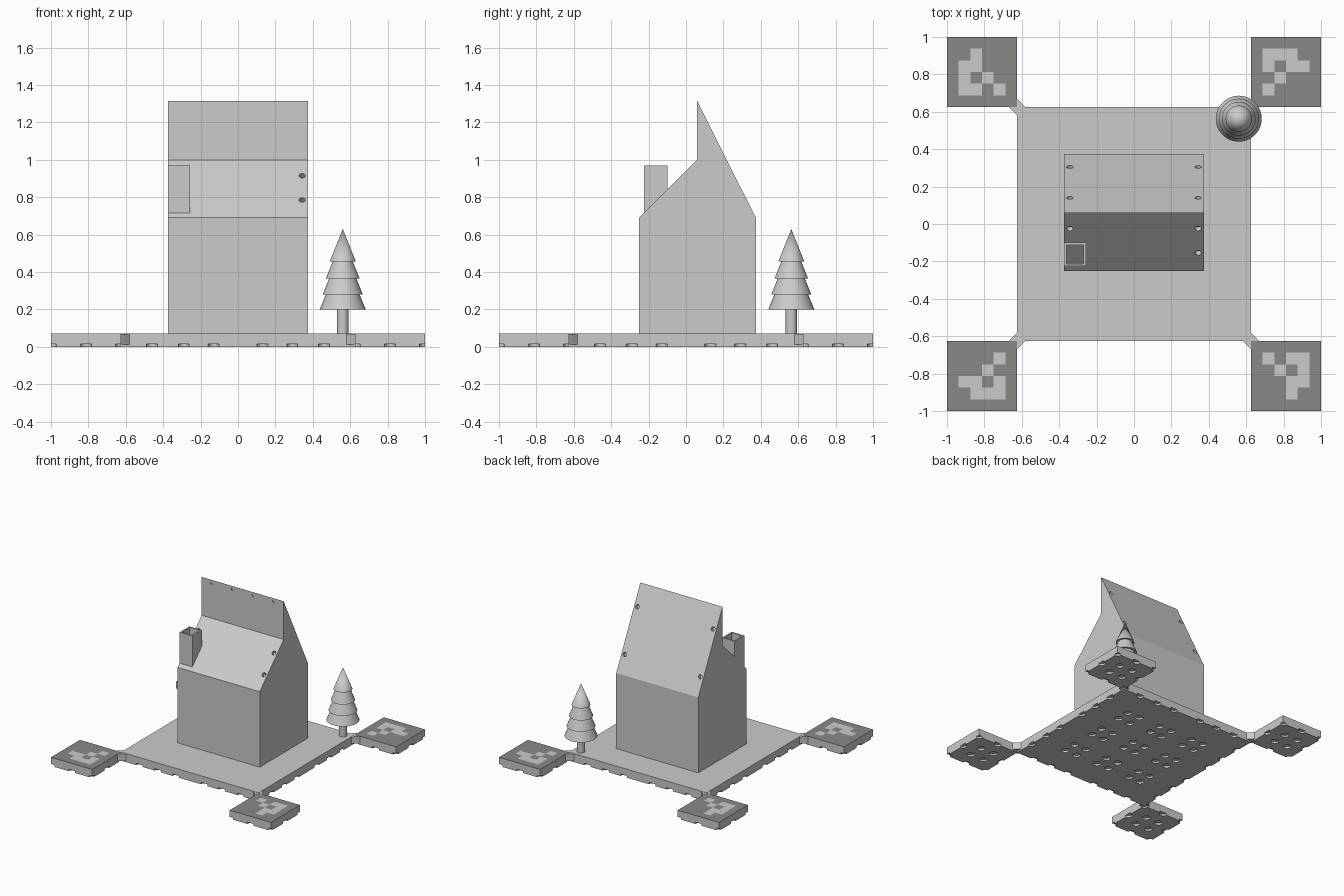
import bpy, bmesh, math
from mathutils import Vector, Matrix

if "Cube" in bpy.data.objects:
    bpy.data.objects.remove(bpy.data.objects["Cube"])

H = 0.07            # slab height
P, T = 0.625, 0.1875  # half plate, half corner tile


def obj_from(bm, name):
    bmesh.ops.recalc_face_normals(bm, faces=bm.faces)
    me = bpy.data.meshes.new(name)
    bm.to_mesh(me)
    bm.free()
    ob = bpy.data.objects.new(name, me)
    bpy.context.collection.objects.link(ob)
    return ob


def prism(name, pts, vec):
    bm = bmesh.new()
    f = bm.faces.new([bm.verts.new(p) for p in pts])
    ext = bmesh.ops.extrude_face_region(bm, geom=[f], use_keep_orig=True)
    bmesh.ops.translate(bm, vec=vec, verts=[v for v in ext["geom"] if isinstance(v, bmesh.types.BMVert)])
    return obj_from(bm, name)


def box(name, x0, x1, y0, y1, z0, z1):
    return prism(name, [(x0, y0, z0), (x1, y0, z0), (x1, y1, z0), (x0, y1, z0)], (0, 0, z1 - z0))


def drill(ob, holes):
    """Cut round recesses: (position, surface normal, radius, depth)."""
    bm = bmesh.new()
    for pos, nrm, r, d in holes:
        m = Matrix.Translation(pos) @ Vector(nrm).to_track_quat('Z', 'Y').to_matrix().to_4x4()
        bmesh.ops.create_cone(bm, cap_ends=True, segments=14, radius1=r, radius2=r, depth=2 * d, matrix=m)
    cutter = obj_from(bm, "cutter")
    mod = ob.modifiers.new("recesses", 'BOOLEAN')
    mod.object, mod.operation, mod.solver = cutter, 'DIFFERENCE', 'EXACT'
    bpy.context.view_layer.update()
    dg = bpy.context.evaluated_depsgraph_get()
    me = bpy.data.meshes.new_from_object(ob.evaluated_get(dg))
    ob.modifiers.clear()
    ob.data = me
    bpy.data.objects.remove(cutter)


DOWN, R, D = (0, 0, -1), 0.03, 0.015

# Base plate with clustered recesses underneath and notches along the edges
plate = box("base_plate", -P, P, -P, P, 0, H)
dots = [(i * 0.3125 + a, j * 0.3125 + b) for i in (-1, 0, 1) for j in (-1, 0, 1)
        for a in (-0.055, 0.055) for b in (-0.055, 0.055)]
for s in (-1, 1):
    for t in (0.13, 0.29, 0.46):
        for k in (-1, 1):
            dots += [(s * P, k * t), (k * t, s * P)]
drill(plate, [((x, y, 0), DOWN, R, D) for x, y in dots])

# Corner tiles with a checker marker, one design turned around the centre
ink = bpy.data.materials.new("dark_marker")
ink.diffuse_color = (0.25, 0.25, 0.25, 1)
ink.use_nodes = True
ink.node_tree.nodes["Principled BSDF"].inputs["Base Color"].default_value = ink.diffuse_color
pattern = ["000000", "010110", "001010", "000110", "000100", "000000"]
bm = bmesh.new()
bmesh.ops.create_grid(bm, x_segments=6, y_segments=6, size=T)
ext = bmesh.ops.extrude_face_region(bm, geom=bm.faces[:], use_keep_orig=True)
bmesh.ops.translate(bm, vec=(0, 0, H), verts=[v for v in ext["geom"] if isinstance(v, bmesh.types.BMVert)])
for f in bm.faces:
    c = f.calc_center_median()
    if c.z > H - 0.001:
        col = int((c.x + T) / (2 * T) * 6)
        row = int((T - c.y) / (2 * T) * 6)
        f.material_index = 1 if pattern[row][col] == "0" else 0
tile = obj_from(bm, "corner_tile")
tile.data.materials.append(None)
tile.data.materials.append(ink)
spots = [(i * T, j * T) for i in (-1, 0, 1) for j in (-1, 0, 1) if i or j]
spots += [(a, b) for a in (-0.06, 0.06) for b in (-0.06, 0.06)]
drill(tile, [((x, y, 0), DOWN, R, D) for x, y in spots])
tile.data.transform(Matrix.Translation((1 - T, T - 1, 0)))
for k in range(4):
    ob = tile if k == 0 else tile.copy()
    if k:
        bpy.context.collection.objects.link(ob)
    ob.rotation_euler.z = k * math.pi / 2

# Small bridges joining plate and tiles
for sx in (-1, 1):
    for sy in (-1, 1):
        x, y, q = sx * P, sy * P, 0.045
        prism("corner_bridge", [(x - q, y, 0.012), (x, y - q, 0.012), (x + q, y, 0.012), (x, y + q, 0.012)],
              (0, 0, H - 0.0135))

# House body with split-level roof and screw recesses
W = 0.373
side = [(-0.25, H - 0.005), (0.373, H - 0.005), (0.373, 0.69), (0.06, 1.315), (0.06, 1.0), (-0.25, 0.69)]
house = prism("house", [(-W, y, z) for y, z in side], (2 * W, 0, 0))
holes = [((x, 0.06, 1.287), (0, -1, 0), 0.01, 0.008) for x in (-0.282, -0.094, 0.094, 0.282)]
for x in (-0.343, 0.343):
    for y in (-0.025, -0.155):
        if x > 0 or y > -0.1:
            holes.append(((x, y, 0.94 + y), (0, -1, 1), 0.017, 0.03))
    for y in (0.14, 0.305):
        holes.append(((x, y, 1.315 - 1.997 * (y - 0.06)), (0, 1.997, 1), 0.017, 0.03))
drill(house, holes)

# Open chimney, its lower rim following the roof slope
x0, x1, y0, y1, w = -W, -0.257, -0.225, -0.1, 0.012
bm = bmesh.new()
rings = []
for i in (0, w):
    xy = [(x0 + i, y0 + i), (x1 - i, y0 + i), (x1 - i, y1 - i), (x0 + i, y1 - i)]
    for top in (True, False):
        rings.append([bm.verts.new((x, y, 0.97 if top else 0.938 + y)) for x, y in xy])
for a, b in ((0, 1), (2, 3), (0, 2), (1, 3)):
    for i in range(4):
        j = (i + 1) % 4
        bm.faces.new((rings[a][i], rings[a][j], rings[b][j], rings[b][i]))
obj_from(bm, "chimney")

# Tiered fir tree, a turned profile
prof = [(0, 0.066), (0.03, 0.066), (0.03, 0.2), (0.123, 0.2), (0.09, 0.28), (0.107, 0.28), (0.073, 0.365),
        (0.09, 0.365), (0.054, 0.455), (0.07, 0.455), (0, 0.63)]
bm = bmesh.new()
vs = [bm.verts.new((r, 0, z)) for r, z in prof]
es = [bm.edges.new(p) for p in zip(vs, vs[1:])]
bmesh.ops.spin(bm, geom=vs + es, cent=(0, 0, 0), axis=(0, 0, 1), angle=2 * math.pi, steps=36)
bmesh.ops.remove_doubles(bm, verts=bm.verts, dist=0.0005)
tree = obj_from(bm, "fir_tree")
tree.location = (0.56, 0.563, 0)
bpy.ops.object.select_all(action='DESELECT')
tree.select_set(True)
bpy.context.view_layer.objects.active = tree
bpy.ops.object.shade_smooth_by_angle(angle=math.radians(30))
